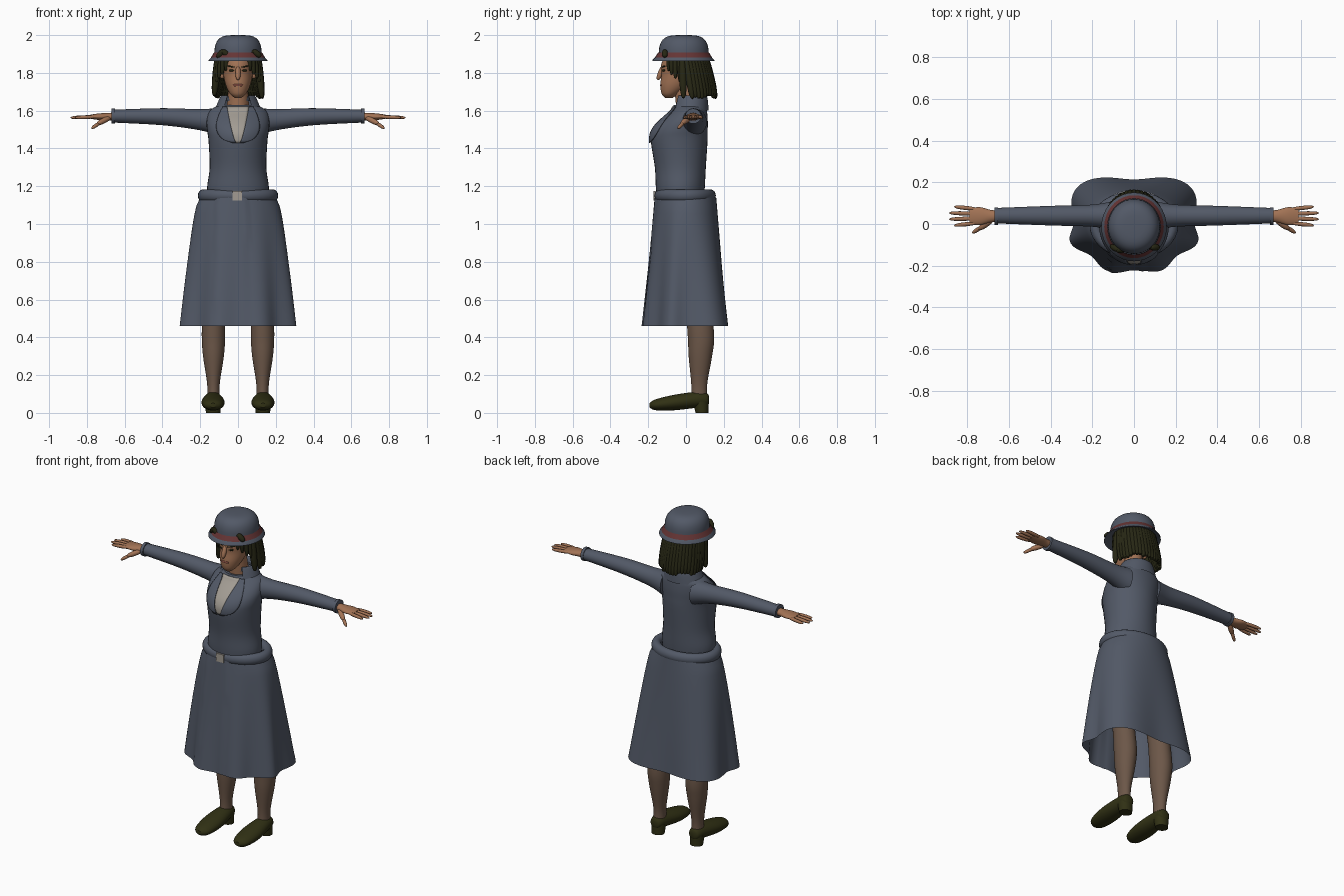
import bpy, bmesh, math, random
from math import sin, cos, radians
from mathutils import Vector, Matrix

random.seed(4)
if "Cube" in bpy.data.objects:
    bpy.data.objects.remove(bpy.data.objects["Cube"])


def material(name, *rgb):
    mat = bpy.data.materials.new(name)
    mat.use_nodes = True
    mat.diffuse_color = (*rgb, 1)
    shader = mat.node_tree.nodes["Principled BSDF"]
    shader.inputs["Base Color"].default_value = (*rgb, 1)
    shader.inputs["Roughness"].default_value = .8
    return mat


COAT = material("slate wool", .085, .1, .135)
SKIN = material("skin", .36, .17, .09)
STOCKING = material("brown stocking", .15, .095, .065)
HAIR = material("dark hair", .02, .02, .007)
SHOE = material("dark olive leather", .03, .03, .007)
BLOUSE = material("pale blouse", .36, .33, .29)
BAND = material("dull red band", .13, .035, .035)
LIPS = material("lips", .22, .07, .05)


def finish(bm, name, mat):
    bmesh.ops.remove_doubles(bm, verts=bm.verts, dist=.0001)
    bmesh.ops.recalc_face_normals(bm, faces=bm.faces)
    mesh = bpy.data.meshes.new(name)
    bm.to_mesh(mesh)
    bm.free()
    mesh.materials.append(mat)
    mesh.polygons.foreach_set("use_smooth", [True] * len(mesh.polygons))
    mesh.set_sharp_from_angle(angle=radians(40))
    obj = bpy.data.objects.new(name, mesh)
    bpy.context.collection.objects.link(obj)
    return obj


def join_rows(name, rows, mat, closed=True, caps=True):
    """Join neighbouring rows of points with quads."""
    bm = bmesh.new()
    rows = [[bm.verts.new(point) for point in row] for row in rows]
    count = len(rows[0])
    for low, high in zip(rows, rows[1:]):
        for i in range(count if closed else count - 1):
            j = (i + 1) % count
            bm.faces.new((low[i], low[j], high[j], high[i]))
    if closed and caps:
        bm.faces.new(rows[0])
        bm.faces.new(rows[-1])
    return finish(bm, name, mat)


def spline(keys, steps=5):
    """Smooth curve through tuples of any length."""
    keys = [Vector(key) for key in keys]
    padded = [keys[0], *keys, keys[-1]]
    curve = []
    for before, start, end, after in zip(padded, keys, keys[1:], padded[3:]):
        for step in range(steps):
            t = step / steps
            ease = t * t * (3 - 2 * t)
            curve.append(start.lerp(end, ease) + (end - before) * (t * (1 - t) ** 2 / 2)
                         - (after - start) * (t * t * (1 - t) / 2))
    return curve + [keys[-1]]


def loft(name, keys, mat, axis="z", offset=0, smooth=True, arc=None, caps=True, sides=36):
    """Elliptic rings from keys (along the axis, centre, radius, radius)."""
    rows = []
    first, last = arc or (0, 360)
    for along, centre, wide, deep in (spline(keys) if smooth else keys):
        row = []
        for i in range(sides):
            angle = radians(first + (last - first) * i / (sides - 1 if arc else sides))
            u, v = offset + wide * cos(angle), centre + deep * sin(angle)
            row.append({"z": (u, v, along), "x": (along, u, v), "y": (u, along, v)}[axis])
        rows.append(row)
    return join_rows(name, rows, mat, arc is None, caps)


def blob(name, start, end, radius, mat):
    """Full, round-ended spindle between two points."""
    start, end = Vector(start), Vector(end)
    bm = bmesh.new()
    bmesh.ops.create_uvsphere(bm, u_segments=12, v_segments=12, radius=1)
    turn = (end - start).to_track_quat("Z", "Y")
    for vert in bm.verts:
        x, y, z = vert.co
        fuller = radius / max(math.hypot(x, y), .1) ** .3
        local = Vector((x * fuller, y * fuller, z * (end - start).length / 2))
        vert.co = (start + end) / 2 + turn @ local
    return finish(bm, name, mat)


# jacket body
TORSO = [(1.14, -.03, .16, .125), (1.2, -.03, .163, .13), (1.3, -.03, .15, .135), (1.44, -.036, .156, .15),
         (1.5, -.03, .164, .145), (1.55, -.01, .166, .125), (1.6, .016, .15, .095), (1.63, .02, .1, .085)]
loft("jacket_body", TORSO, COAT)
BODY_RINGS = spline(TORSO)


def chest(x, z):
    """Depth of the jacket's front surface."""
    for low, high in zip(BODY_RINGS, BODY_RINGS[1:]):
        if z <= high[0]:
            break
    _, centre, wide, deep = low.lerp(high, (z - low[0]) / (high[0] - low[0]))
    return centre - deep * math.sqrt(max(0, 1 - (x / wide) ** 2))


def panel(name, left_edge, right_edge, mat, lift, columns=8, rows=14):
    """Thin cloth laid on the chest between two edge rules."""
    grid = []
    for i in range(rows + 1):
        t = i / rows
        z = 1.43 + .19 * t
        a, b = left_edge(t), right_edge(t)
        xs = [a + (b - a) * j / columns for j in range(columns + 1)]
        grid.append([(x, chest(x, z) - lift, z) for x in xs])
    cloth = join_rows(name, grid, mat, closed=False)
    thickness = cloth.modifiers.new("thickness", "SOLIDIFY")
    thickness.thickness, thickness.offset = .004, 0


def neckline(t):
    return .01 + .048 * t ** .7


def lapel_edge(t):
    return .03 + .085 * sin(2.5 * t ** .6)


panel("blouse_front", lambda t: -neckline(t), neckline, BLOUSE, .004)
loft("collar", [(1.6, .02, .125, .1), (1.66, .025, .1, .09), (1.68, .025, .085, .08), (1.65, .02, .07, .07)],
     COAT, arc=(-52, 232))

# skirt: an ellipse at the waist that grows folds towards the hem
skirt, ROWS, SIDES = [], 16, 96
for i in range(ROWS + 1):
    t = i / ROWS
    ring = []
    for j in range(SIDES):
        angle = math.tau * j / SIDES
        at_back = sin(angle) > 0
        folds = .05 - .12 * cos(4 * angle) if at_back else -.06 * cos(8 * angle)
        swell = 1 + t * folds
        x = (.2 + .11 * t ** .6) * cos(angle) * swell
        y = (.16 + .07 * t) * sin(angle) * swell
        # wrap-over edge on the front
        wrap = .006 if not at_back and -.12 < x < .05 else 0
        ring.append((x, y - wrap, 1.14 - .68 * t))
    skirt.append(ring)
join_rows("skirt", skirt, COAT, caps=False)

# belt: a rounded section carried round the waist
section = [math.tau * i / 16 for i in range(17)]
loft("belt", [(1.15 + .033 * sin(a), -.005, .185 + .028 * cos(a), .135 + .028 * cos(a)) for a in section],
     COAT, smooth=False, caps=False)
bm = bmesh.new()
bmesh.ops.create_cube(bm, size=.05)
bmesh.ops.transform(bm, matrix=Matrix.Translation((-.005, -.166, 1.15)) @ Matrix.Diagonal((1, .2, 1, 1)),
                    verts=bm.verts)
finish(bm, "buckle", BLOUSE)

# head and neck
loft("neck", [(1.6, .01, .06, .06), (1.75, -.01, .05, .055)], SKIN)
loft("head", [(1.668, -.09, .018, .02), (1.69, -.083, .043, .046), (1.735, -.056, .065, .08),
              (1.79, -.03, .077, .1), (1.85, -.02, .08, .11), (1.93, -.01, .06, .08)], SKIN)
blob("nose", (0, -.118, 1.84), (0, -.15, 1.763), .014, SKIN)
blob("lips", (-.026, -.13, 1.735), (.026, -.13, 1.735), .008, LIPS)

# hat: domed crown, flared brim, ribbon and leaves
dome = [radians(i * 9) for i in range(10)] + [radians(89)]
loft("hat_crown", [(1.9 + .1 * sin(a) ** .8, -.012, .125 * cos(a) ** .5, .132 * cos(a) ** .5) for a in dome],
     COAT, smooth=False)
loft("hat_brim", [(z, -.014, r, r + .008) for z, r in ((1.88, .11), (1.862, .157), (1.868, .156), (1.9, .124))],
     COAT, smooth=False, caps=False)
loft("hat_band", [(z, -.013, r, r + .008) for z, r in ((1.882, .143), (1.908, .127))],
     BAND, smooth=False, caps=False)
for x, y in ((-.075, -.124), (.09, -.112)):
    blob("hat_leaf", (x - .035, y + .02, 1.88), (x, y, 1.92), .016, HAIR)
    blob("hat_leaf", (x - .01, y, 1.92), (x + .03, y, 1.885), .016, HAIR)

# hair: inner shell, long strands behind, short locks beside the face
loft("hair_shell", [(1.89, 0, .1, .11), (1.78, .015, .113, .115), (1.7, .025, .112, .108)], HAIR, arc=(-2, 182))


def strand(degrees, bottom, radius):
    x, y = cos(radians(degrees)), sin(radians(degrees))
    spread = .1 + .12 * (1.9 - bottom)
    blob("hair_strand", (.1 * x, .1 * y - .01, 1.93),
         (spread * x, spread * y + .03 * (y > -.1), bottom), radius, HAIR)


for i in range(25):
    strand(i * 8 - 6, random.uniform(1.66, 1.68), .021)
for i in range(4):
    for turn in (1, -1):
        strand(90 + turn * (106 + i * 13), 1.75 + i * .02, .013)

for side, label in ((1, "left_"), (-1, "right_")):
    # facial features
    blob(label + "eye", (side * .02, -.125, 1.813), (side * .048, -.112, 1.813), .006, HAIR)
    blob(label + "brow", (side * .015, -.13, 1.83), (side * .058, -.108, 1.837), .004, HAIR)
    blob(label + "ear", (side * .084, -.01, 1.77), (side * .084, 0, 1.835), .015, SKIN)

    # lapel
    panel(label + "lapel", lambda t: side * neckline(t), lambda t: side * lapel_edge(t), COAT, .009)

    # sleeve and cuff
    sleeve = [(.1, 1.54, .07, .075), (.2, 1.552, .053, .056), (.4, 1.568, .047, .045), (.66, 1.571, .037, .034)]
    loft(label + "sleeve", [(side * x, *rest) for x, *rest in sleeve], COAT, "x", .04)
    loft(label + "cuff", [(side * x, 1.571, .042, .04) for x in (.652, .67)], COAT, "x", .038, smooth=False)

    # hand with fanned fingers
    palm = [(.65, .026, .022), (.69, .03, .02), (.74, .043, .017), (.79, .037, .009)]
    loft(label + "palm", [(side * x, 1.568, wide, deep) for x, wide, deep in palm], SKIN, "x", .038)
    for i in range(4):
        reach = .89 - .012 * (i - 1.5) ** 2
        blob(label + "finger", (side * .75, .071 - .022 * i, 1.568),
             (side * reach, .083 - .03 * i, 1.563), .01, SKIN)
    blob(label + "thumb_base", (side * .675, .025, 1.565), (side * .745, -.025, 1.53), .015, SKIN)
    blob(label + "thumb_tip", (side * .725, -.01, 1.54), (side * .775, -.043, 1.506), .01, SKIN)

    # leg
    loft(label + "leg", [(.05, .07, .036, .045), (.15, .07, .033, .042), (.3, .076, .055, .062),
                         (.41, .079, .062, .07), (.6, .06, .06, .07), (1, .01, .08, .1)], STOCKING, offset=side * .13)

    # shoe and heel
    loft(label + "shoe", [(-.192, .04, .015, .012), (-.16, .043, .048, .029), (-.06, .055, .061, .041),
                          (.06, .07, .047, .042), (.11, .07, .034, .034), (.122, .07, .014, .018)],
         SHOE, "y", side * .132)
    loft(label + "heel", [(0, .085, .038, .034), (.06, .078, .043, .042)], SHOE, offset=side * .132)
